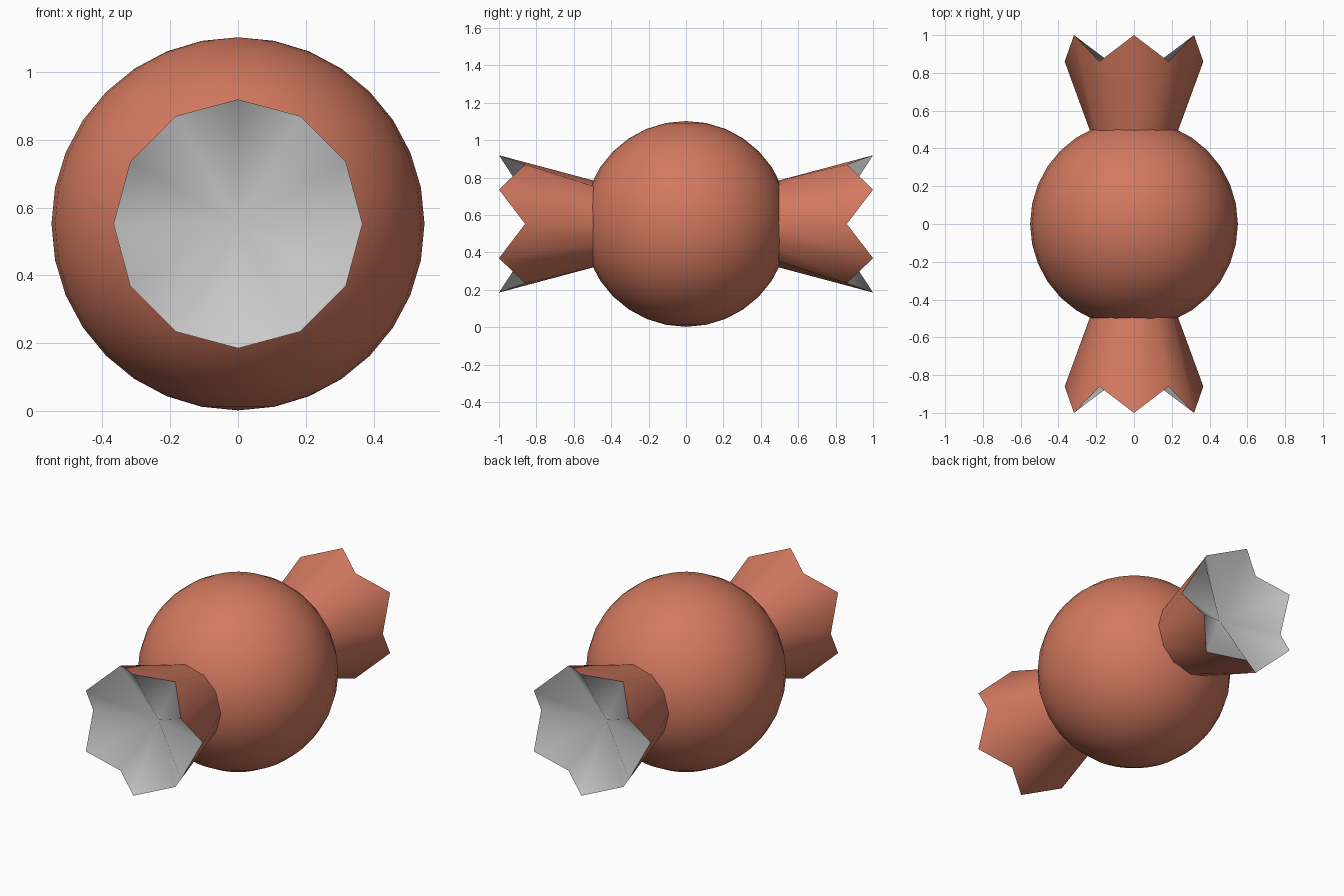
import bpy
from math import sin, cos, pi, radians

if "Cube" in bpy.data.objects:
    bpy.data.objects.remove(bpy.data.objects["Cube"])

CENTER_Z = 0.552
RADIUS = 0.55
SIDES = 12

red = bpy.data.materials.new("red_wrapper")
red.diffuse_color = (0.65, 0.19, 0.115, 1)
red.use_nodes = True
red.node_tree.nodes["Principled BSDF"].inputs["Base Color"].default_value = red.diffuse_color


def ring_point(i, r, y):
    a = 2 * pi * i / SIDES
    return (r * sin(a), y, CENTER_Z + r * cos(a))


def make_object(name, verts, faces, side, angle, material=None):
    if side < 0:
        faces = [f[::-1] for f in faces]
    mesh = bpy.data.meshes.new(name)
    mesh.from_pydata(verts, [], faces)
    obj = bpy.data.objects.new(name, mesh)
    bpy.context.collection.objects.link(obj)
    if material:
        mesh.materials.append(material)
    bpy.ops.object.select_all(action='DESELECT')
    obj.select_set(True)
    bpy.context.view_layer.objects.active = obj
    bpy.ops.object.shade_smooth_by_angle(angle=radians(angle))


# Round candy body
bpy.ops.mesh.primitive_uv_sphere_add(segments=32, ring_count=16, radius=RADIUS,
                                     location=(0, 0, CENTER_Z))
body = bpy.context.object
body.name = "candy_body"
body.data.materials.append(red)
bpy.ops.object.shade_smooth()

# Flared wrapper ends with a zigzag rim, one on each side
for side, label in ((-1, "front"), (1, "back")):
    base = [ring_point(i, 0.228, side * 0.48) for i in range(SIDES)]
    rim = [ring_point(i, 0.367, side * (0.86 if i % 2 else 1.0))
           for i in range(SIDES)]
    pairs = [(i, (i + 1) % SIDES) for i in range(SIDES)]

    # Outer wrapper wall
    walls = [(i, j, SIDES + j, SIDES + i) for i, j in pairs]
    make_object(label + "_wrapper_end", base + rim, walls, side, 45, red)

    # Pale folded inside, dipping to a shallow centre
    apex = [(0, side * 0.76, CENTER_Z)]
    folds = [(0, 1 + i, 1 + j) for i, j in pairs]
    make_object(label + "_wrapper_inside", apex + rim, folds, side, 85)
